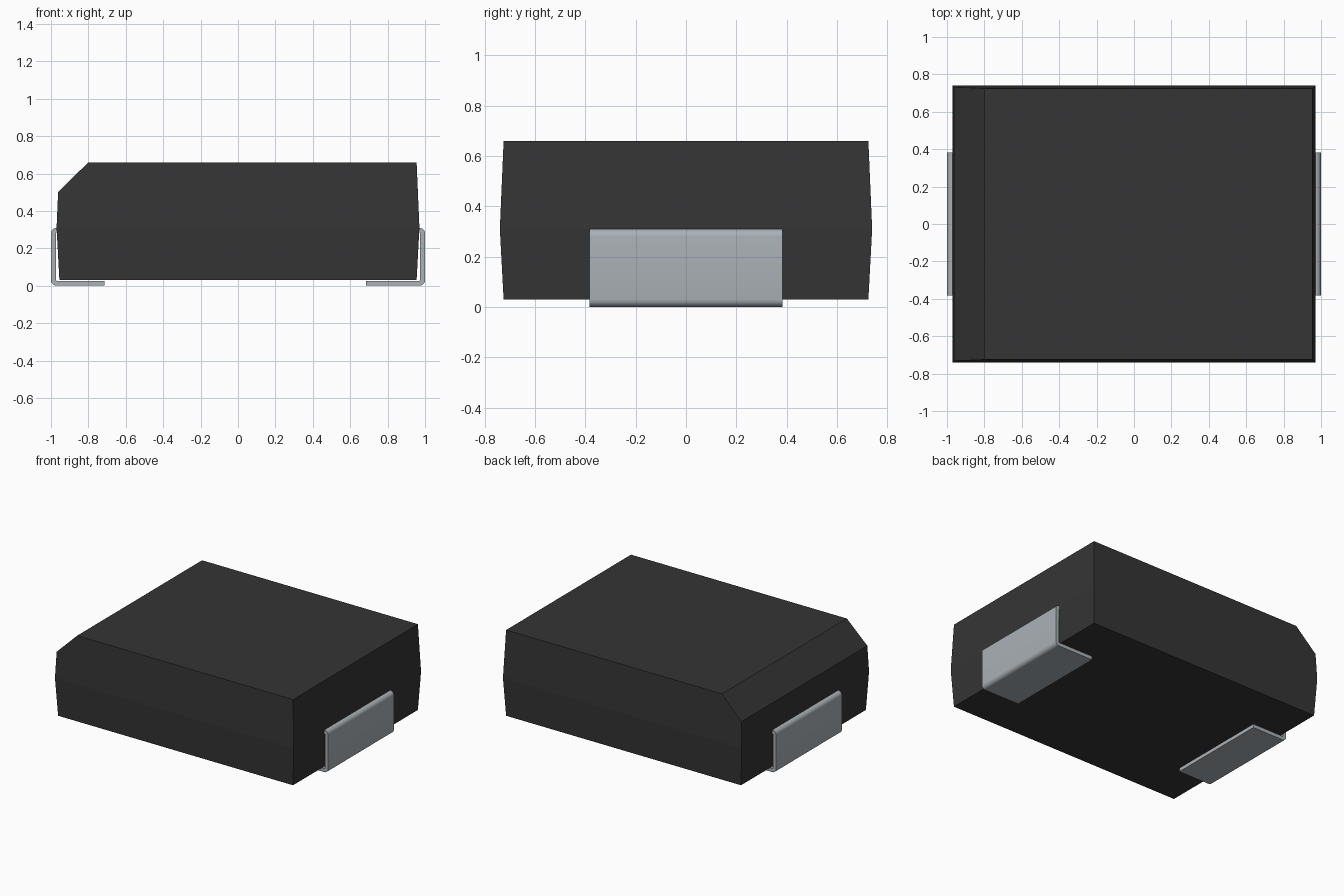
import bpy, bmesh, math
from mathutils import Vector

cube = bpy.data.objects.get("Cube")
if cube:
    bpy.data.objects.remove(cube, do_unlink=True)


def material(name, rgb):
    m = bpy.data.materials.new(name)
    m.use_nodes = True
    m.diffuse_color = (*rgb, 1)
    m.node_tree.nodes["Principled BSDF"].inputs["Base Color"].default_value = (*rgb, 1)
    return m


def finish(name, bm, mat):
    bmesh.ops.recalc_face_normals(bm, faces=bm.faces[:])
    mesh = bpy.data.meshes.new(name)
    bm.to_mesh(mesh)
    bm.free()
    mesh.materials.append(mat)
    ob = bpy.data.objects.new(name, mesh)
    bpy.context.collection.objects.link(ob)
    return ob


black = material("black plastic", (0.035, 0.035, 0.035))
metal = material("tinned metal", (0.40, 0.44, 0.47))

# Moulded body: rectangles lofted outward to the waist and back in
bm = bmesh.new()
rings = []
for hx, hy, z in ((0.955, 0.725, 0.03), (0.97, 0.74, 0.31), (0.955, 0.725, 0.66)):
    rings.append([bm.verts.new((sx * hx, sy * hy, z))
                  for sx, sy in ((-1, -1), (1, -1), (1, 1), (-1, 1))])
for a, b in zip(rings, rings[1:]):
    for i in range(4):
        j = (i + 1) % 4
        bm.faces.new((a[i], a[j], b[j], b[i]))
bm.faces.new(rings[0])
bm.faces.new(rings[-1])

# Slanted polarity edge cut along the top of the -x end
cut = bmesh.ops.bisect_plane(bm, geom=bm.verts[:] + bm.edges[:] + bm.faces[:],
                             plane_co=(-0.80, 0, 0.66), plane_no=(-0.16, 0, 0.163),
                             clear_outer=True)
edges = [e for e in cut["geom_cut"] if isinstance(e, bmesh.types.BMEdge)]
bmesh.ops.contextual_create(bm, geom=edges)
finish("body", bm, black)


def arc(cx, cz, r, start, end, steps=6):
    angles = [math.radians(start + (end - start) * i / steps) for i in range(steps + 1)]
    return [(cx + r * math.cos(a), cz + r * math.sin(a)) for a in angles]


# Bent metal strips: foot under the body, upright, and a tab entering the waist
def terminal(name, side, foot_end):
    profile = [(foot_end, 0)]
    profile += arc(0.97, 0.03, 0.03, -90, 0)
    profile += arc(0.97, 0.28, 0.03, 0, 90)
    profile += [(0.92, 0.31), (0.92, 0.284)]
    profile += arc(0.97, 0.28, 0.004, 90, 0, 2)
    profile += arc(0.97, 0.03, 0.004, 0, -90, 2)
    profile += [(foot_end, 0.026)]
    bm = bmesh.new()
    face = bm.faces.new([bm.verts.new((side * x, -0.383, z)) for x, z in profile])
    ext = bmesh.ops.extrude_face_region(bm, geom=[face])
    bmesh.ops.translate(bm, vec=Vector((0, 0.766, 0)),
                        verts=[v for v in ext["geom"] if isinstance(v, bmesh.types.BMVert)])
    ob = finish(name, bm, metal)
    bpy.ops.object.select_all(action="DESELECT")
    ob.select_set(True)
    bpy.context.view_layer.objects.active = ob
    bpy.ops.object.shade_smooth_by_angle(angle=math.radians(30))


terminal("left_terminal", 1, 0.685)
terminal("right_terminal", -1, 0.715)
